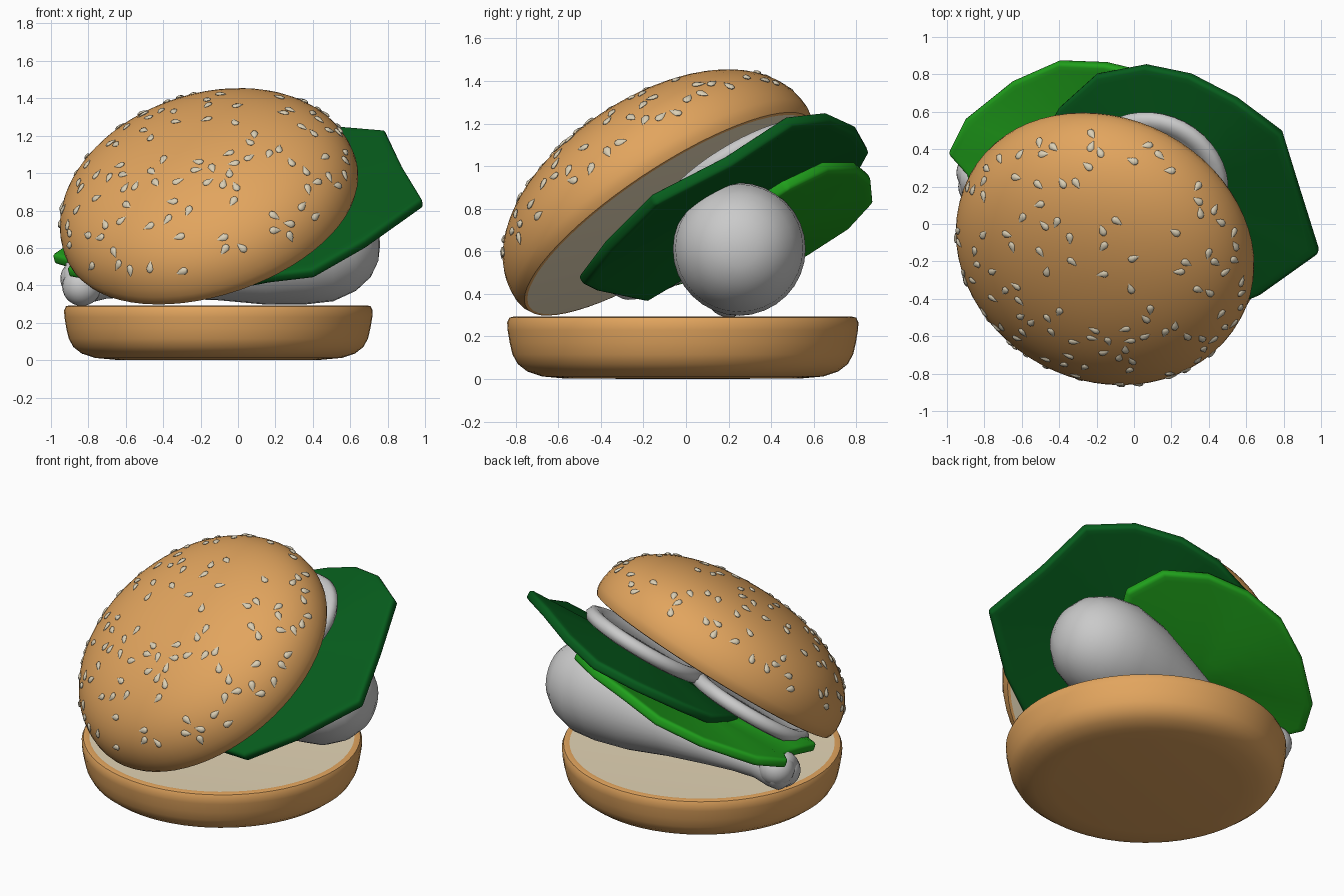
import bpy, bmesh, math, random
from mathutils import Vector, Matrix

if "Cube" in bpy.data.objects:
    bpy.data.objects.remove(bpy.data.objects["Cube"])

random.seed(4)

def material(name, rgb):
    m = bpy.data.materials.new(name)
    m.diffuse_color = (*rgb, 1)
    m.use_nodes = True
    m.node_tree.nodes["Principled BSDF"].inputs["Base Color"].default_value = m.diffuse_color
    return m

CRUST = material("golden crust", (0.76, 0.375, 0.112))
CRUMB = material("cream crumb", (0.78, 0.67, 0.47))
GREY = material("pale grey", (0.59, 0.59, 0.59))
DARK = material("dark green", (0.002, 0.11, 0.012))
BRIGHT = material("bright green", (0.014, 0.35, 0.011))
SEED = material("sesame", (0.70, 0.62, 0.46))

def finish(bm, name, mats, matrix=None, angle=40, rule=None):
    bmesh.ops.remove_doubles(bm, verts=bm.verts, dist=1e-5)
    bmesh.ops.recalc_face_normals(bm, faces=bm.faces)
    if rule:
        for f in bm.faces:
            f.normal_update()
            f.material_index = 1 if rule(f) else 0
    me = bpy.data.meshes.new(name)
    bm.to_mesh(me)
    bm.free()
    ob = bpy.data.objects.new(name, me)
    bpy.context.collection.objects.link(ob)
    for m in mats:
        me.materials.append(m)
    if matrix:
        ob.matrix_world = matrix
    bpy.ops.object.select_all(action='DESELECT')
    ob.select_set(True)
    bpy.context.view_layer.objects.active = ob
    bpy.ops.object.shade_smooth_by_angle(angle=math.radians(angle))
    return ob

def loft(bm, rings):
    """Skin a list of rings of points."""
    rows = [[bm.verts.new(p) for p in ring] for ring in rings]
    n = len(rows[0])
    for a, b in zip(rows, rows[1:]):
        for i in range(n):
            j = (i + 1) % n
            bm.faces.new((a[i], a[j], b[j], b[i]))

def lathe(name, profile, mats, matrix, rule=None, seg=64, angle=40):
    bm = bmesh.new()
    loft(bm, [[(max(r, 1e-7) * math.cos(2 * math.pi * i / seg),
                max(r, 1e-7) * math.sin(2 * math.pi * i / seg), z)
               for i in range(seg)] for r, z in profile])
    return finish(bm, name, mats, matrix, angle, rule)

def tilted(centre, normal):
    q = Vector((0, 0, 1)).rotation_difference(Vector(normal).normalized())
    return Matrix.Translation(centre) @ q.to_matrix().to_4x4()

# Bottom bun with a cream cut face
lathe("bottom_bun",
      [(0, 0), (.55, .002), (.66, .012), (.73, .035), (.775, .07), (.80, .115), (.813, .17),
       (.823, .23), (.825, .265), (.815, .288), (.795, .293), (.78, .292), (0, .29)],
      [CRUST, CRUMB], Matrix.Translation((-.105, -.015, 0)),
      lambda f: f.normal.z > .9 and f.calc_center_median().z > .2906 - .001
      and f.calc_center_median().xy.length < .78)

# Top bun: tilted dome, cream underside
R, H, E = .82, .465, 2 / 2.15
def dome(t):
    return R * max(math.cos(t), 0) ** E, H * math.sin(t) ** E if t > 0 else 0
bun_matrix = tilted((-.15, -.115, .825), (-.27, -.53, .80))
lathe("top_bun",
      [(0, -.062), (.785, -.066), (.80, -.062), (.814, -.035)]
      + [dome(math.pi / 2 * i / 20) for i in range(21)],
      [CRUST, CRUMB], bun_matrix,
      lambda f: f.normal.z < -.98)

# Sesame seeds: small teardrops scattered over the dome
bm = bmesh.new()
placed = []
while len(placed) < 125:
    t, a = math.asin(random.uniform(.2, .985)), random.uniform(0, 2 * math.pi)
    r, z = dome(t)
    p = Vector((r * math.cos(a), r * math.sin(a), z))
    if any((p - q).length < .06 for q in placed):
        continue
    placed.append(p)
    n = Vector((p.x / R ** 2, p.y / R ** 2, p.z / H ** 2)).normalized()
    m = tilted(p, n) @ Matrix.Rotation(random.uniform(0, 6.28), 4, 'Z')
    stations = [(-.030, 0), (-.025, .013), (-.009, .020), (.011, .014), (.036, 0)]
    loft(bm, [[m @ Vector((x, max(w, 1e-4) * math.cos(k * math.pi / 4),
                           .002 + max(w, 1e-4) * .5 * math.sin(k * math.pi / 4)))
               for k in range(8)] for x, w in stations])
bm.normal_update()
finish(bm, "sesame_seeds", [SEED], bun_matrix, 50)

# Two round slices with a raised rim
slice_profile = [(0, -.03), (.30, -.03), (.34, -.045), (.38, -.035), (.40, 0),
                 (.385, .035), (.35, .045), (.315, .038), (.29, .022), (0, .022)]
for name, c in (("slice_upper", (.12, .25, .97)), ("slice_lower", (-.45, -.01, .615))):
    lathe(name, slice_profile, [GREY], tilted(c, (-.27, -.49, .82)), seg=40, angle=60)

# Drumstick: rings lofted along x, thick end to the right
bm = bmesh.new()
stations = [(.76, .62, 0), (.75, .62, .09), (.71, .62, .175), (.63, .62, .25),
            (.51, .615, .30), (.36, .61, .312), (.15, .58, .283), (-.1, .53, .21),
            (-.35, .47, .14), (-.55, .435, .10), (-.70, .42, .09), (-.80, .415, .11),
            (-.87, .42, .12), (-.92, .43, .09), (-.94, .43, 0)]
loft(bm, [[(x, .25 + max(r, 1e-7) * math.cos(k * math.pi / 16),
            z + max(r, 1e-7) * math.sin(k * math.pi / 16))
           for k in range(32)] for x, z, r in stations])
finish(bm, "drumstick", [GREY], angle=60)

# Bone knobs
for i, c in enumerate(((-.835, .20, .395), (-.845, .275, .435))):
    bm = bmesh.new()
    bmesh.ops.create_uvsphere(bm, u_segments=24, v_segments=14, radius=.105)
    finish(bm, f"bone_knob_{i + 1}", [GREY], Matrix.Translation(c), 60)

# Lettuce leaves: a rim outline drawn in to a cupped centre
def leaf(name, centre, rim, mat, power):
    bm = bmesh.new()
    c = Vector(centre)
    rings = []
    for f in (1, .93, .8, .6, .4, .2, 1e-6):
        ring = []
        for p in rim:
            q = c.lerp(Vector(p), f)
            q.z = c.z + (p[2] - c.z) * f ** power
            ring.append(q)
        rings.append(ring)
    loft(bm, rings)
    ob = finish(bm, name, [mat], angle=50)
    mod = ob.modifiers.new("thickness", 'SOLIDIFY')
    mod.thickness = .06
    mod.offset = 0
    bev = ob.modifiers.new("soft rim", 'BEVEL')
    bev.width = .02
    bev.segments = 3
    bev.angle_limit = math.radians(50)

leaf("dark_lettuce", (.22, .2, .88),
     [(.99, -.15, .84), (.68, -.37, .62), (.40, -.49, .46), (.15, -.43, .43),
      (-.10, -.2, .38), (-.36, 0, .50), (-.50, .2, .62), (-.49, .45, .72),
      (-.40, .62, .84), (-.2, .8, .99), (.06, .85, 1.08), (.3, .8, 1.17),
      (.55, .67, 1.23), (.79, .49, 1.21), (.88, .2, 1.02)], DARK, 1.0)

leaf("bright_lettuce", (-.25, .3, .67),
     [(-.99, .38, .54), (-.9, .56, .60), (-.65, .76, .73), (-.4, .87, .85),
      (-.15, .86, .95), (.1, .8, 1.0), (.33, .66, 1.0), (.45, .47, .91),
      (.33, .2, .74), (0, 0, .55), (-.4, -.13, .46), (-.75, -.14, .44),
      (-.91, -.03, .47), (-.88, .12, .49), (-.89, .27, .51)], BRIGHT, 1.1)
